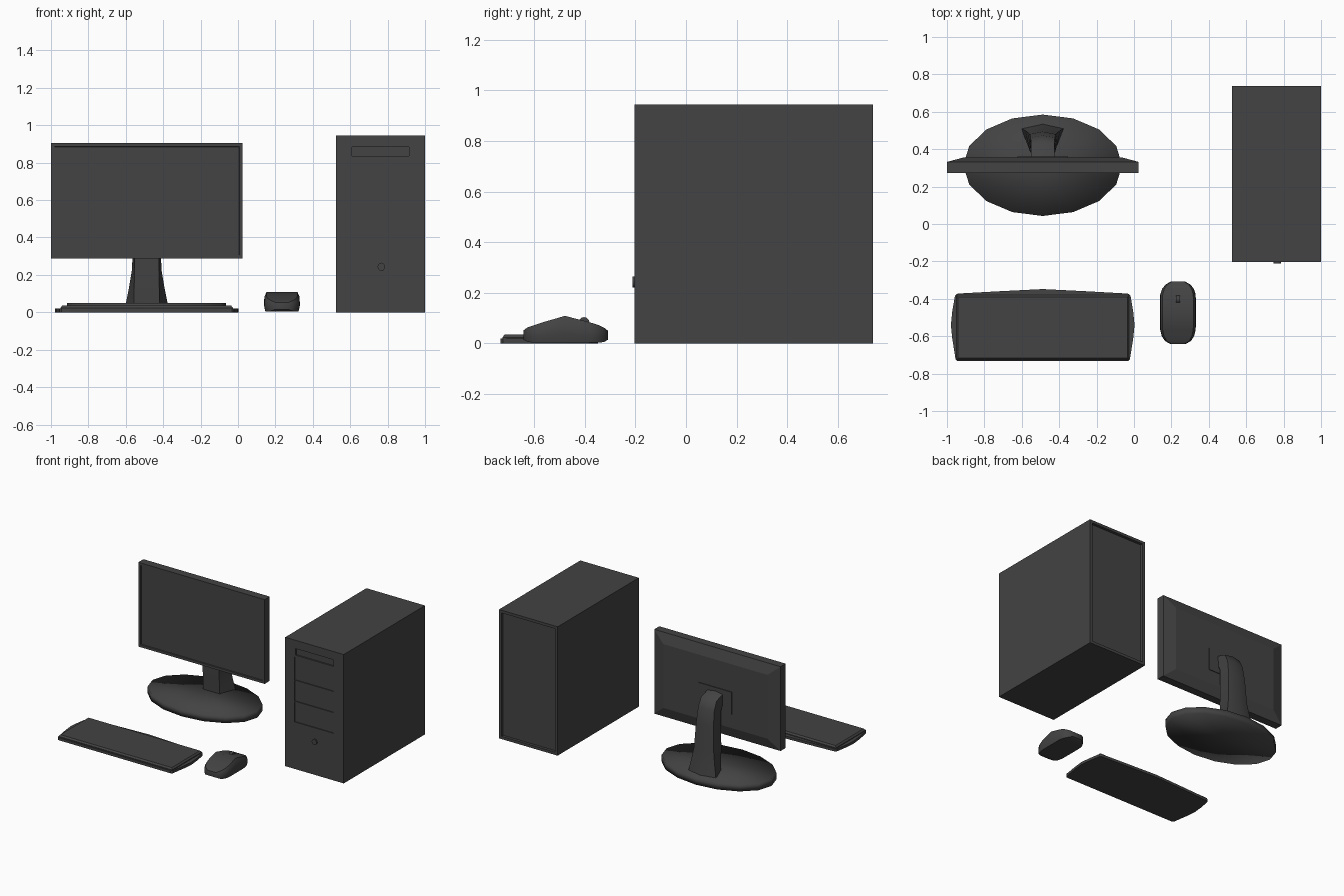
import bpy, bmesh, math
from mathutils import Vector

if "Cube" in bpy.data.objects:
    bpy.data.objects.remove(bpy.data.objects["Cube"])

grey = bpy.data.materials.new("charcoal grey")
grey.diffuse_color = (0.056, 0.056, 0.056, 1)
grey.use_nodes = True
grey.node_tree.nodes["Principled BSDF"].inputs["Base Color"].default_value = grey.diffuse_color


def finish(name, bm, smooth=None):
    bmesh.ops.recalc_face_normals(bm, faces=bm.faces[:])
    me = bpy.data.meshes.new(name)
    bm.to_mesh(me)
    bm.free()
    ob = bpy.data.objects.new(name, me)
    bpy.context.collection.objects.link(ob)
    me.materials.append(grey)
    if smooth:
        bpy.ops.object.select_all(action='DESELECT')
        bpy.context.view_layer.objects.active = ob
        ob.select_set(True)
        bpy.ops.object.shade_smooth_by_angle(angle=math.radians(smooth))
    return ob


def loft(name, sections, smooth=None):
    """Join closed rings of equal length and cap both ends."""
    bm = bmesh.new()
    rings = [[bm.verts.new(p) for p in s] for s in sections]
    n = len(rings[0])
    for a, b in zip(rings, rings[1:]):
        for i in range(n):
            j = (i + 1) % n
            bm.faces.new((a[i], a[j], b[j], b[i]))
    bm.faces.new(rings[0])
    bm.faces.new(rings[-1])
    return finish(name, bm, smooth)


def rect_y(x0, x1, z0, z1, y):
    return [(x0, y, z0), (x1, y, z0), (x1, y, z1), (x0, y, z1)]


def box(name, x0, x1, y0, y1, z0, z1):
    return loft(name, [rect_y(x0, x1, z0, z1, y0), rect_y(x0, x1, z0, z1, y1)])


def cut(ob, x0, x1, y0, y1, z0, z1):
    c = box("cutter", x0, x1, y0, y1, z0, z1)
    c.hide_render = True
    m = ob.modifiers.new("cut", 'BOOLEAN')
    m.object, m.operation, m.solver = c, 'DIFFERENCE', 'EXACT'
    bpy.context.view_layer.objects.active = ob
    bpy.ops.object.modifier_apply(modifier=m.name)
    bpy.data.objects.remove(c)


# Tower case: recessed disc slot, three drive bays and rear panel
case = box("tower_case", 0.525, 1.0, -0.203, 0.738, 0, 0.945)
cut(case, 0.61, 0.915, -0.3, -0.193, 0.836, 0.884)
for z0, z1 in ((0.345, 0.492), (0.497, 0.647), (0.652, 0.822)):
    cut(case, 0.602, 0.917, -0.3, -0.197, z0, z1)
cut(case, 0.545, 0.98, 0.718, 0.8, 0.02, 0.925)

# Oval power button
loft("power_button", [[(0.766 + 0.02 * math.cos(t * math.pi / 6), y,
                        0.243 + 0.022 * math.sin(t * math.pi / 6)) for t in range(12)]
                      for y in (-0.195, -0.212)], 40)

# Monitor: recessed screen, straight rim, chamfered back
X0, X1, Z0, Z1 = -1.0, 0.025, 0.287, 0.905


def mon(d, e, y):
    return rect_y(X0 + d, X1 - d, Z0 + e, Z1 - e, y)


loft("monitor", [mon(0.02, 0.02, 0.279), mon(0.018, 0.018, 0.273), mon(0, 0, 0.273),
                 mon(0, 0, 0.332), mon(0.09, 0.075, 0.356)])
CX = -0.488
box("mount_plate", CX - 0.135, CX + 0.135, 0.35, 0.361, 0.463, 0.628)

# Curved arm: five-sided sections, (front y, z), (back y, z), half widths, ridge
ARM = [(0.39, 0.03, 0.512, 0.03, 0.068, 0.115, 0.025),
       (0.385, 0.13, 0.500, 0.13, 0.067, 0.095, 0.022),
       (0.382, 0.22, 0.490, 0.22, 0.066, 0.080, 0.018),
       (0.382, 0.38, 0.480, 0.40, 0.063, 0.070, 0.014),
       (0.380, 0.47, 0.462, 0.51, 0.062, 0.065, 0.012),
       (0.371, 0.50, 0.432, 0.57, 0.060, 0.062, 0.010),
       (0.350, 0.51, 0.352, 0.595, 0.060, 0.062, 0.010)]
rings = []
for fy, fz, by, bz, wf, wb, r in ARM:
    d = Vector((0, by - fy, bz - fz)).normalized() * r
    rings.append([(CX - wf, fy, fz), (CX + wf, fy, fz), (CX + wb, by, bz),
                  (CX, by + d.y, bz + d.z), (CX - wb, by, bz)])
loft("stand_arm", rings, 50)

# Sixteen-sided oval foot, fully smooth
bm = bmesh.new()
bmesh.ops.create_cone(bm, cap_ends=True, cap_tris=True, segments=16,
                      radius1=1, radius2=1, depth=1)
# keep a vertex on each axis
bmesh.ops.scale(bm, vec=(0.425, 0.271, 0.05), verts=bm.verts)
bmesh.ops.translate(bm, vec=(CX, 0.314, 0.025), verts=bm.verts)
finish("stand_foot", bm, 180)

# Keyboard: bowed lower tray and flat key deck
KX, KY = -0.488, -0.55
half = [(0, -0.183), (0.455, -0.183), (0.466, -0.174), (0.484, -0.06), (0.491, 0.01),
        (0.484, 0.08), (0.469, 0.168), (0.455, 0.178), (0.24, 0.19)]
tray = half + [(0, 0.202)] + [(-x, y) for x, y in reversed(half[1:])]
loft("keyboard_tray", [[(KX + x, KY + y, z) for x, y in tray] for z in (0, 0.019)])


def deck(d, z):
    return [(x, y, z) for x, y in ((-0.95 + d, -0.726 + d), (-0.026 - d, -0.726 + d),
                                   (-0.026 - d, -0.38 - d), (-0.95 + d, -0.38 - d))]


loft("keyboard_deck", [deck(0, 0.015), deck(0, 0.024), deck(0.01, 0.035)])

# Mouse: sections along y as (y, half width, bottom z, top z)
MX = 0.235
MOUSE = [(-0.642, 0.040, 0.015, 0.052), (-0.625, 0.070, 0.006, 0.064),
         (-0.598, 0.087, 0.003, 0.073), (-0.565, 0.095, 0.003, 0.084),
         (-0.478, 0.096, 0.003, 0.109), (-0.378, 0.095, 0.003, 0.083),
         (-0.347, 0.085, 0.003, 0.073), (-0.323, 0.066, 0.006, 0.062),
         (-0.308, 0.038, 0.015, 0.050)]
rings = []
for y, w, b, t in MOUSE:
    side = [(0.92, b), (1.0, b + 0.35 * (t - b)), (0.98, b + 0.75 * (t - b)), (0.86, t)]
    rings.append([(MX + w * s, y, z) for s, z in side]
                 + [(MX - w * s, y, z) for s, z in reversed(side)])
loft("mouse_body", rings, 35)

# Scroll wheel
loft("mouse_wheel", [[(MX + dx, -0.403 + 0.022 * math.cos(t * math.pi / 6),
                       0.082 + 0.022 * math.sin(t * math.pi / 6)) for t in range(12)]
                     for dx in (-0.011, 0.011)], 40)
